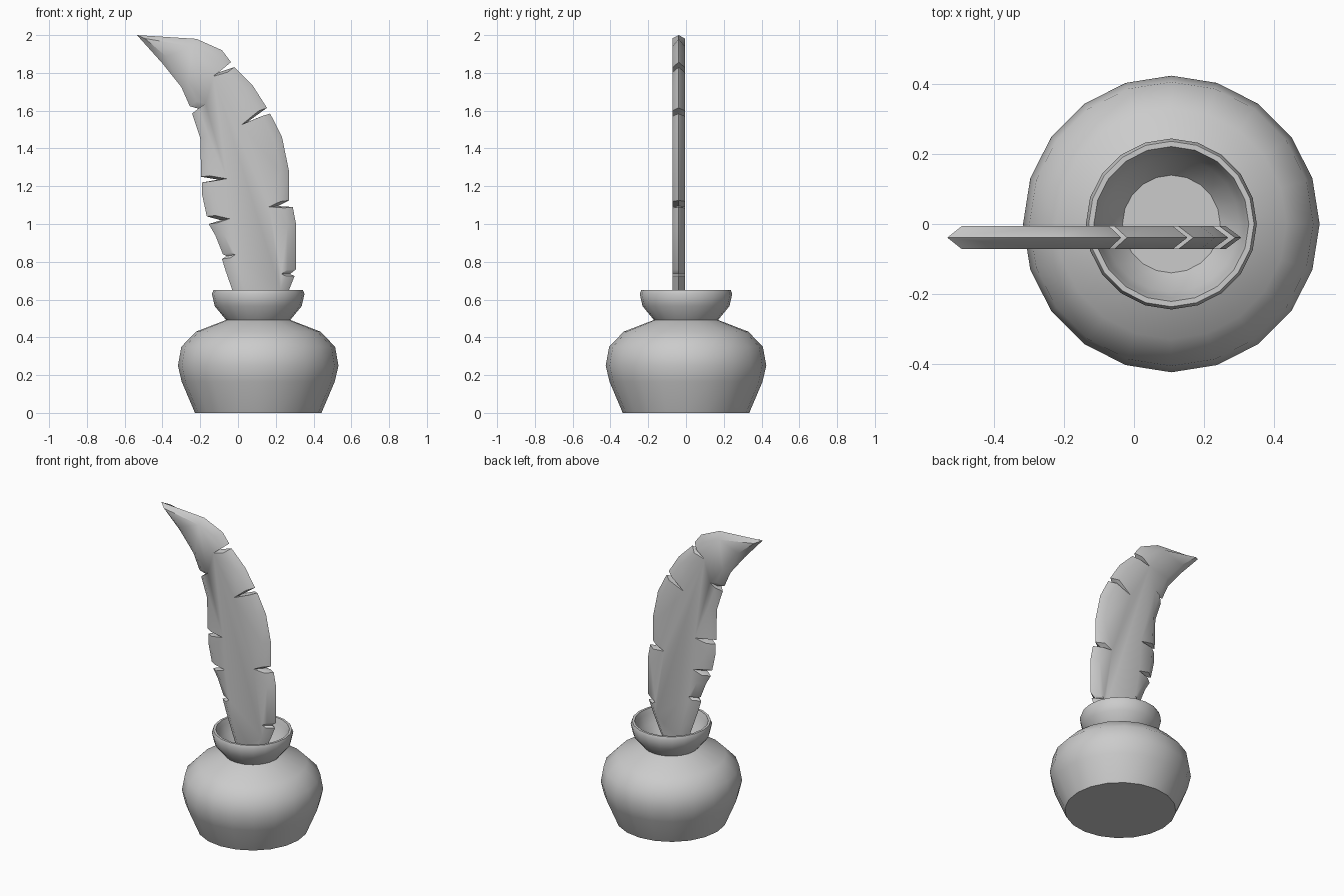
import bpy, bmesh
from math import sin, cos, tau, radians
from mathutils import Vector

if "Cube" in bpy.data.objects:
    bpy.data.objects.remove(bpy.data.objects["Cube"])


def finish(bm, name, angle):
    bmesh.ops.recalc_face_normals(bm, faces=bm.faces)
    mesh = bpy.data.meshes.new(name)
    bm.to_mesh(mesh)
    bm.free()
    obj = bpy.data.objects.new(name, mesh)
    bpy.context.collection.objects.link(obj)
    bpy.ops.object.select_all(action='DESELECT')
    obj.select_set(True)
    bpy.context.view_layer.objects.active = obj
    bpy.ops.object.shade_smooth_by_angle(angle=radians(angle))
    return obj


def lathe(name, profile, sides, cx, angle):
    bm = bmesh.new()
    rings = [[bm.verts.new((cx + r * cos(tau * i / sides), r * sin(tau * i / sides), z))
              for i in range(sides)] for r, z in profile]
    for a, b in zip(rings, rings[1:]):
        for i in range(sides):
            j = (i + 1) % sides
            bm.faces.new((a[i], a[j], b[j], b[i]))
    bm.faces.new(rings[0])
    bm.faces.new(rings[-1])
    return finish(bm, name, angle)


# Ink pot: outer wall, rolled rim, inner funnel closed by the ink surface
lathe("ink_pot", [
    (0.335, 0), (0.405, 0.165), (0.425, 0.25), (0.407, 0.35), (0.33, 0.43),
    (0.17, 0.492), (0.23, 0.565), (0.245, 0.63), (0.237, 0.65), (0.222, 0.65),
    (0.212, 0.62), (0.195, 0.56), (0.14, 0.488)], 20, 0.107, 48)

# Feather: outline with torn notches, clockwise from the tip (x, z)
outline = [
    (-0.535, 2.0), (-0.22, 1.98), (-0.085, 1.92), (-0.037, 1.857),
    (-0.11, 1.80), (-0.02, 1.83), (0.08, 1.73), (0.153, 1.615),
    (0.05, 1.54), (0.17, 1.585), (0.233, 1.46), (0.27, 1.28), (0.27, 1.125),
    (0.21, 1.095), (0.29, 1.09), (0.307, 1.0), (0.307, 0.76),
    (0.275, 0.735), (0.30, 0.725), (0.27, 0.65), (0.215, 0.53), (0.14, 0.42),
    (0.08, 0.42), (0.01, 0.54), (-0.03, 0.65), (-0.065, 0.75), (-0.085, 0.815),
    (-0.06, 0.83), (-0.08, 0.84), (-0.12, 0.94), (-0.155, 1.0),
    (-0.09, 1.02), (-0.165, 1.04), (-0.19, 1.155), (-0.19, 1.22),
    (-0.105, 1.235), (-0.195, 1.25), (-0.2, 1.455), (-0.243, 1.585),
    (-0.207, 1.61), (-0.255, 1.623), (-0.30, 1.725), (-0.40, 1.85)]
spine_knots = [Vector(p) for p in (
    (0.11, 0.46), (0.11, 0.75), (0.06, 1.1), (0.03, 1.4), (-0.06, 1.65),
    (-0.21, 1.84), (-0.37, 1.93))]
spine = [a.lerp(b, t / 20) for a, b in zip(spine_knots, spine_knots[1:]) for t in range(21)]


def inset(p):
    p = Vector(p)
    d = min(spine, key=lambda s: (s - p).length) - p
    return p + d.normalized() * min(0.045, d.length * 0.5)


bm = bmesh.new()
y_mid, half = -0.039, 0.033
edge = [bm.verts.new((x, y_mid, z)) for x, z in outline]
for side in (-1, 1):
    face = [bm.verts.new((q.x, y_mid + side * half, q.y)) for q in map(inset, outline)]
    n = len(face)
    for i in range(n):
        j = (i + 1) % n
        bm.faces.new((edge[i], edge[j], face[j], face[i]))
    bm.faces.new(face)
finish(bm, "feather", 45)
